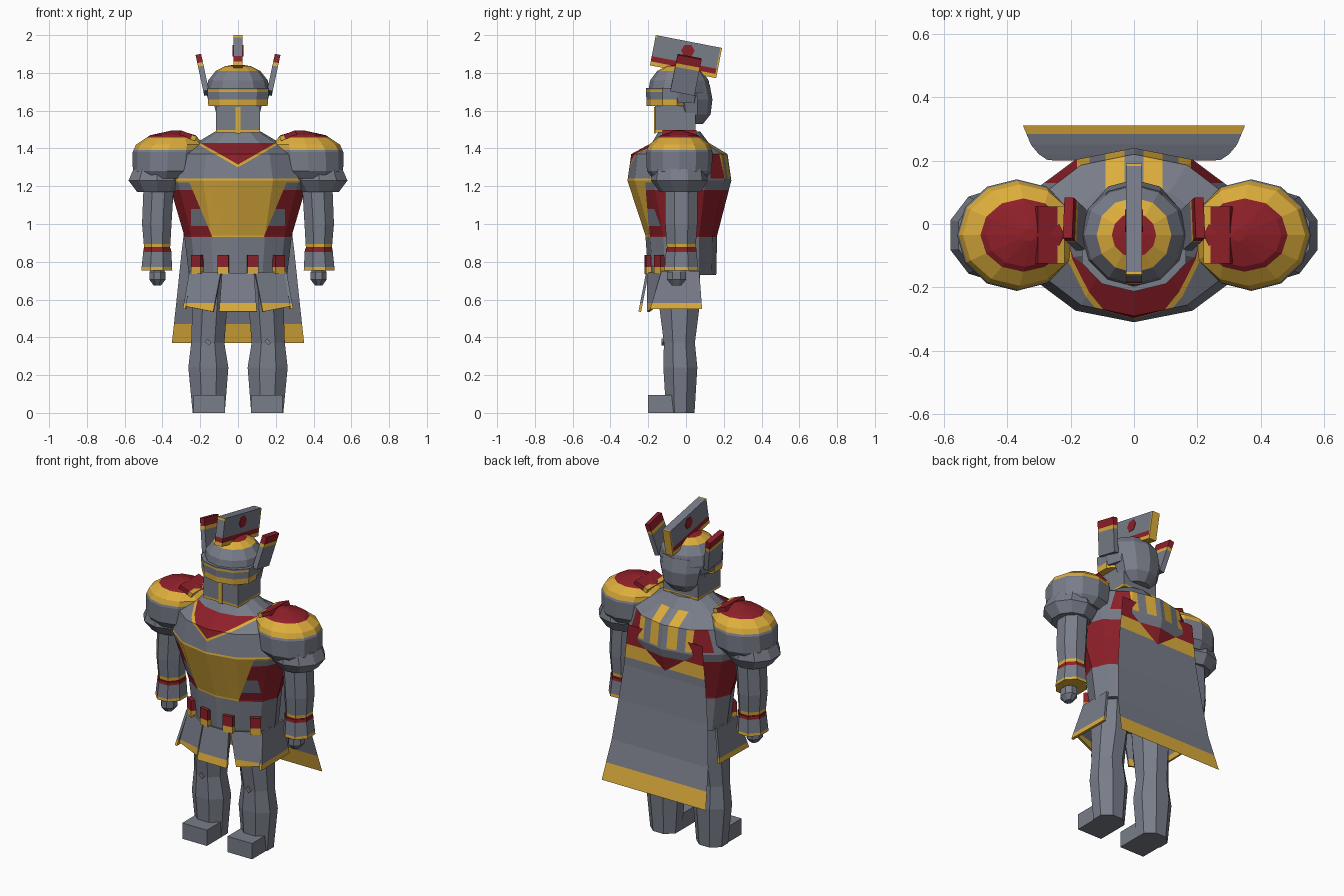
import bpy, bmesh, math
from mathutils import Vector

if "Cube" in bpy.data.objects:
    bpy.data.objects.remove(bpy.data.objects["Cube"], do_unlink=True)


def material(name, rgb):
    m = bpy.data.materials.new(name)
    m.use_nodes = True
    m.diffuse_color = (*rgb, 1)
    bsdf = next(n for n in m.node_tree.nodes if n.type == 'BSDF_PRINCIPLED')
    bsdf.inputs["Base Color"].default_value = (*rgb, 1)
    return m


STEEL, GOLD, RED = 0, 1, 2
MATS = [material("steel grey", (0.19, 0.205, 0.25)),
        material("gold", (0.72, 0.42, 0.045)),
        material("deep red", (0.27, 0.014, 0.022))]
X, Y, Z = Vector((1, 0, 0)), Vector((0, 1, 0)), Vector((0, 0, 1))


def finish(name, bm, cuts=(), rule=None, loc=(0, 0, 0), rot=(0, 0, 0)):
    """Slice the mesh along the cut planes, colour its faces by rule, link it."""
    for co, no in cuts:
        bmesh.ops.bisect_plane(bm, geom=bm.verts[:] + bm.edges[:] + bm.faces[:],
                               plane_co=co, plane_no=no, dist=1e-5)
    for f in bm.faces:
        c = f.calc_center_median()
        f.material_index = rule(c) if callable(rule) else (rule or STEEL)
    me = bpy.data.meshes.new(name)
    bm.to_mesh(me)
    bm.free()
    for m in MATS:
        me.materials.append(m)
    ob = bpy.data.objects.new(name, me)
    ob.location, ob.rotation_euler = loc, rot
    bpy.context.collection.objects.link(ob)
    return ob


def levels(axis, *values):
    return [(axis * v, axis) for v in values]


def loft(name, rings, n, half=False, cuts=(), rule=None, side=1):
    """Closed tube through rings of (z, centre x, centre y, radius x, radius y)."""
    bm = bmesh.new()
    grow = 1 / math.cos(math.pi / n) if half else 1
    loops = []
    for z, cx, cy, rx, ry in rings:
        angles = [2 * math.pi * (i + 0.5 * half) / n for i in range(n)]
        loops.append([bm.verts.new((side * cx + grow * rx * math.sin(a),
                                    cy - grow * ry * math.cos(a), z)) for a in angles])
    for lo, hi in zip(loops, loops[1:]):
        for i in range(n):
            j = (i + 1) % n
            bm.faces.new((lo[i], lo[j], hi[j], hi[i]))
    bm.faces.new(loops[0][::-1])
    bm.faces.new(loops[-1])
    return finish(name, bm, cuts, rule)


def box(name, loc, size, rot=(0, 0, 0), cuts=(), rule=None):
    bm = bmesh.new()
    bmesh.ops.create_cube(bm, size=1)
    bmesh.ops.scale(bm, vec=size, verts=bm.verts)
    return finish(name, bm, cuts, rule, loc, [math.radians(r) for r in rot])


def panel(name, corners, side=1):
    """Armour plate with a gold hem."""
    bm = bmesh.new()
    bm.faces.new([bm.verts.new((side * x, y, z)) for x, y, z in corners])
    ob = finish(name, bm, levels(Z, 0.58), lambda c: GOLD if c.z < 0.58 else STEEL)
    mod = ob.modifiers.new("thickness", 'SOLIDIFY')
    mod.thickness, mod.offset = 0.014, 0


# Torso with chest plate, collar and back trim
def torso_rule(c):
    x, z, front = abs(c.x), c.z, c.y < -0.02
    if z < 0.93:
        return STEEL
    if front and z < 1.22 and x < 0.165 + 0.42 * (z - 1):
        return GOLD
    if z < 1.18:
        return STEEL if front and x < 0.25 and 0.99 < z < 1.08 else RED
    if 1.22 < z < 1.24 and c.y < 0.05:
        return GOLD
    if front and 1.24 < z < 1.43:
        v = z - 0.57 * x
        return RED if v > 1.315 else GOLD if v > 1.3 else STEEL
    if c.y > 0.05 and 1.24 < z < 1.43:
        if 0.03 < x < 0.09 or (0.14 < x < 0.18 and z < 1.36):
            return GOLD
        if x > 0.18 and z < 1.36 and c.y > 0.13:
            return RED
    return STEEL


torso_cuts = levels(Z, 0.93, 0.99, 1.08, 1.18, 1.22, 1.24) + levels(Y, -0.02, 0.05, 0.13)
for s in (-1, 1):
    torso_cuts += levels(X * s, 0.03, 0.09, 0.14, 0.18, 0.25)
    torso_cuts.append((Vector((s * 0.165, 0, 1)), Vector((s, 0, -0.42))))
    torso_cuts += [(Z * h, Vector((-s * 0.57, 0, 1))) for h in (1.3, 1.315)]
loft("torso", [(0.73, 0, -0.02, 0.26, 0.18), (0.94, 0, -0.025, 0.285, 0.19),
               (1.23, 0, -0.035, 0.37, 0.275), (1.37, 0, -0.035, 0.335, 0.255),
               (1.43, 0, -0.03, 0.22, 0.15), (1.49, 0, -0.035, 0.12, 0.11)],
     12, cuts=torso_cuts, rule=torso_rule)

# Cape: a thin sheet flaring out to the back
bm = bmesh.new()
rows = [bm.verts.new((s * x, y, z)) for x, y, z in
        ((0.25, 0.2, 1.3), (0.275, 0.203, 1.05), (0.3, 0.22, 0.84),
         (0.325, 0.25, 0.6), (0.35, 0.31, 0.37)) for s in (-1, 1)]
for i in range(0, len(rows) - 2, 2):
    bm.faces.new((rows[i], rows[i + 2], rows[i + 3], rows[i + 1]))
finish("cape", bm, levels(Z, 0.47, 1.1, 1.18),
       lambda c: RED if c.z > 1.18 else GOLD if c.z > 1.1 or c.z < 0.47 else STEEL)

# Head: face guard, rear guard, domed helmet and visor
box("face_guard", (0, -0.057, 1.56), (0.232, 0.216, 0.15), cuts=levels(Z, -0.062),
    rule=lambda c: GOLD if c.z < -0.062 else STEEL)
box("face_stripe", (0, -0.166, 1.55), (0.024, 0.008, 0.14), rule=GOLD)
loft("rear_guard", [(1.53, 0, 0.03, 0.07, 0.06), (1.58, 0, 0.03, 0.12, 0.1),
                    (1.66, 0, 0.025, 0.14, 0.115), (1.74, 0, 0.01, 0.14, 0.115)], 10)
loft("helmet", [(1.64, 0, -0.035, 0.155, 0.15), (1.7, 0, -0.035, 0.168, 0.165),
                (1.76, 0, -0.035, 0.158, 0.155), (1.81, 0, -0.035, 0.118, 0.118),
                (1.835, 0, -0.035, 0.07, 0.07), (1.845, 0, -0.035, 0.01, 0.01)], 12,
     rule=lambda c: RED if c.z > 1.832 else GOLD if c.z > 1.81 else STEEL)
loft("visor", [(1.625, 0, -0.085, 0.165, 0.123), (1.72, 0, -0.085, 0.172, 0.128)], 10,
     cuts=levels(Z, 1.66, 1.7, 1.712),
     rule=lambda c: GOLD if c.z < 1.66 or (1.7 < c.z < 1.712 and c.y < -0.1) else STEEL)


# Crest and its emblem
def crest_rule(c):
    if c.z < -0.06 or c.y > 0.17 or (c.z > 0.068 and c.y < -0.17):
        return GOLD
    return RED if c.z < -0.032 else STEEL


box("crest", (0, 0, 1.886), (0.05, 0.357, 0.163), (-11, 0, 0),
    levels(Z, -0.06, -0.032, 0.068) + levels(Y, -0.17, 0.17), crest_rule)
bm = bmesh.new()
bmesh.ops.create_cone(bm, cap_ends=True, segments=6, radius1=0.036, radius2=0.036, depth=0.056)
finish("crest_emblem", bm, rule=RED, loc=(0, 0.01, 1.917), rot=(0, math.pi / 2, 0))

# Skirt front
panel("front_skirt", [(-0.085, -0.205, 0.74), (0.085, -0.205, 0.74),
                      (0.1, -0.245, 0.535), (-0.1, -0.245, 0.535)])

for s, word in ((1, "left"), (-1, "right")):
    # Helmet wing
    box(word + "_helmet_wing", (s * 0.187, 0.0, 1.79), (0.03, 0.13, 0.2), (-11, s * 12, 0),
        levels(Z, 0.035, 0.055),
        lambda c: RED if c.z > 0.055 else GOLD if c.z > 0.035 else STEEL)
    # Shoulder armour
    loft(word + "_pauldron",
         [(1.24, 0.385, -0.035, 0.15, 0.14), (1.28, 0.375, -0.035, 0.182, 0.172),
          (1.38, 0.37, -0.035, 0.188, 0.176), (1.42, 0.36, -0.035, 0.18, 0.16),
          (1.47, 0.345, -0.035, 0.12, 0.1), (1.495, 0.33, -0.035, 0.02, 0.02)], 12,
         cuts=levels(Z, 1.392, 1.457), side=s,
         rule=lambda c: RED if c.z > 1.457 else GOLD if c.z > 1.392 else STEEL)
    box(word + "_pauldron_ridge", (s * 0.265, -0.035, 1.468), (0.09, 0.18, 0.025),
        (0, -s * 22, 0), levels(X * s, -0.02),
        lambda c, s=s: GOLD if c.x * s < -0.02 else RED)
    loft(word + "_upper_arm_guard",
         [(1.17, 0.43, -0.03, 0.11, 0.11), (1.23, 0.43, -0.035, 0.157, 0.15),
          (1.29, 0.43, -0.035, 0.13, 0.14)], 10, side=s)
    # Arm, cuff and hand
    loft(word + "_arm",
         [(0.86, 0.428, -0.025, 0.068, 0.075), (1.0, 0.43, -0.025, 0.078, 0.085),
          (1.2, 0.42, -0.025, 0.08, 0.085)], 8, True,
         levels(Z, 0.877, 0.895), side=s,
         rule=lambda c: RED if c.z < 0.877 else GOLD if c.z < 0.895 else STEEL)
    loft(word + "_cuff", [(0.755, 0.43, -0.025, 0.082, 0.09), (0.87, 0.427, -0.025, 0.073, 0.08)],
         8, True, levels(Z, 0.772, 0.852), side=s,
         rule=lambda c: GOLD if c.z < 0.772 else RED if c.z > 0.852 else STEEL)
    loft(word + "_hand", [(0.675, 0.427, -0.05, 0.02, 0.025), (0.705, 0.427, -0.05, 0.042, 0.05),
                          (0.745, 0.427, -0.05, 0.042, 0.05), (0.77, 0.427, -0.045, 0.025, 0.03)],
         8, True, side=s)
    # Skirt plates and their fasteners
    panel(word + "_hip_plate", [(0.09, -0.2, 0.74), (0.25, -0.12, 0.75),
                                (0.285, -0.16, 0.565), (0.13, -0.2, 0.535)], s)
    panel(word + "_side_plate", [(0.25, -0.13, 0.75), (0.25, 0.07, 0.75),
                                 (0.28, 0.085, 0.55), (0.285, -0.19, 0.55)], s)
    for x, y, turn in ((0.078, -0.2, 8), (0.215, -0.14, 35)):
        box(word + "_skirt_fastener", (s * x, y, 0.785), (0.06, 0.03, 0.1), (0, 0, s * turn),
            levels(Z, -0.012), lambda c: GOLD if c.z < -0.012 else RED)
    # Leg and foot
    loft(word + "_leg",
         [(0, 0.155, -0.03, 0.085, 0.075), (0.24, 0.157, -0.03, 0.106, 0.09),
          (0.37, 0.16, -0.035, 0.088, 0.082), (0.55, 0.15, -0.035, 0.092, 0.105),
          (0.78, 0.14, -0.035, 0.1, 0.11)], 8, True, side=s)
    box(word + "_foot", (s * 0.152, -0.125, 0.048), (0.165, 0.15, 0.096))
    box(word + "_knee_stud", (s * 0.158, -0.12, 0.375), (0.03, 0.02, 0.02), (0, 45, 0))
